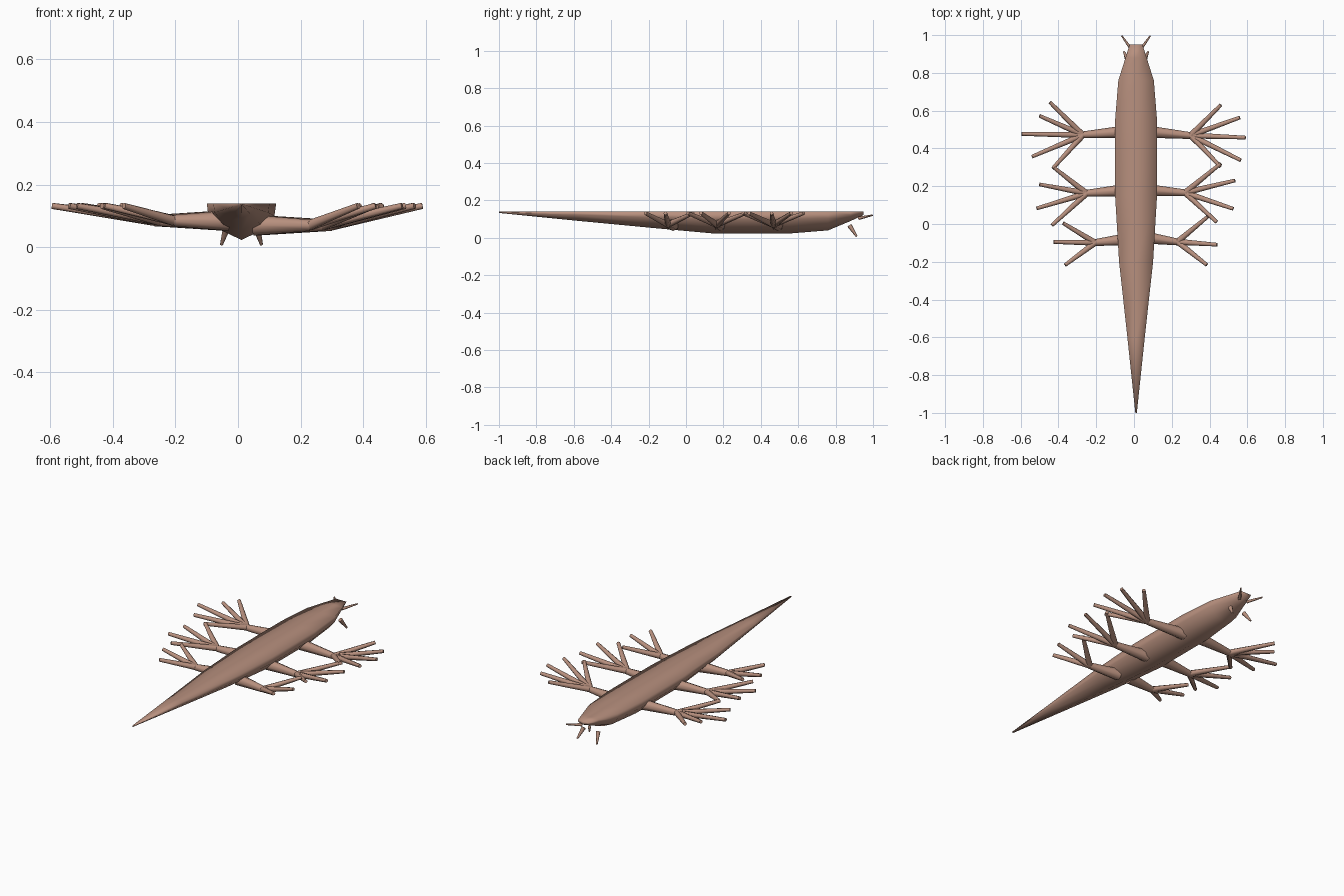
import bpy, bmesh
from mathutils import Vector

old = bpy.data.objects.get("Cube")
if old:
    bpy.data.objects.remove(old)

skin = bpy.data.materials.new("dusty brown")
skin.use_nodes = True
colour = (0.48, 0.28, 0.21, 1)
skin.diffuse_color = colour
skin.node_tree.nodes["Principled BSDF"].inputs["Base Color"].default_value = colour


def loft(name, rings, smooth_all=True):
    """Skin a list of closed rings and cap both ends."""
    bm = bmesh.new()
    loops = [[bm.verts.new(p) for p in ring] for ring in rings]
    for a, b in zip(loops, loops[1:]):
        for i in range(len(a)):
            j = (i + 1) % len(a)
            bm.faces.new((a[i], a[j], b[j], b[i]))
    bm.faces.new(loops[0])
    bm.faces.new(loops[-1])
    bmesh.ops.recalc_face_normals(bm, faces=bm.faces)
    mesh = bpy.data.meshes.new(name)
    bm.to_mesh(mesh)
    bm.free()
    mesh.materials.append(skin)
    obj = bpy.data.objects.new(name, mesh)
    bpy.context.collection.objects.link(obj)
    bpy.ops.object.select_all(action='DESELECT')
    obj.select_set(True)
    bpy.context.view_layer.objects.active = obj
    if smooth_all:
        bpy.ops.object.shade_smooth()
    else:
        bpy.ops.object.shade_smooth_by_angle(angle=1.1)
    return obj


def limb(name, start, end, r_start, r_end, sides=7):
    """Tapered rod between two points."""
    start, end = Vector(start), Vector(end)
    turn = (end - start).to_track_quat('Z', 'Y')
    unit = [Vector((1, 0, 0)) for _ in range(sides)]
    for i, v in enumerate(unit):
        from_angle = 6.2832 * i / sides
        v.rotate(Vector((0, 0, 1)).rotation_difference(Vector((0, 0, 1))))
        v.x, v.y = cos(from_angle), sin(from_angle)
    return loft(name, [[p + turn @ (v * r) for v in unit]
                       for p, r in ((start, r_start), (end, r_end))], False)


from math import cos, sin

# Long body: flat back, keeled belly, tapering to the tail
TOP, MID = 0.14, 0.011
stations = [  # y, half width, belly height
    (-1, 0.004, 0.133), (-0.6, 0.046, 0.093), (-0.2, 0.09, 0.055),
    (0.15, 0.111, 0.023), (0.55, 0.111, 0.023), (0.76, 0.094, 0.04),
    (0.88, 0.056, 0.09), (0.95, 0.034, 0.122)]
section = [(1, 0), (0.95, 0.35), (0.62, 0.72), (0, 1),
           (-0.62, 0.72), (-0.95, 0.35), (-1, 0), (0, 0)]
loft("body", [[(MID + sx * w, y, TOP - sz * (TOP - low)) for sx, sz in section]
              for y, w, low in stations])

# Legs with fans of toes: hip, ankle, toe tips seen from above
legs = {
    "left_front_leg": ((0.06, 0.49), (0.30, 0.468),
        [(0.46, 0.63), (0.56, 0.563), (0.59, 0.457), (0.565, 0.337), (0.457, 0.303)]),
    "left_middle_leg": ((0.06, 0.18), (0.27, 0.165),
        [(0.46, 0.32), (0.535, 0.23), (0.525, 0.08), (0.437, 0.01)]),
    "left_rear_leg": ((0.05, -0.07), (0.23, -0.095),
        [(0.39, 0.038), (0.44, -0.11), (0.385, -0.217)]),
    "right_front_leg": ((-0.04, 0.49), (-0.27, 0.472),
        [(-0.445, 0.645), (-0.5, 0.573), (-0.595, 0.477), (-0.54, 0.357), (-0.43, 0.295)]),
    "right_middle_leg": ((-0.04, 0.18), (-0.25, 0.163),
        [(-0.425, 0.3), (-0.5, 0.21), (-0.515, 0.083), (-0.435, -0.007)]),
    "right_rear_leg": ((-0.03, -0.08), (-0.205, -0.098),
        [(-0.375, 0.005), (-0.425, -0.095), (-0.365, -0.217)])}
for name, (hip, ankle, tips) in legs.items():
    z = 0.07 if hip[0] > 0 else 0.085
    limb(name, (*hip, z), (*ankle, z), 0.033, 0.018, 8)
    for n, tip in enumerate(tips, 1):
        limb(f"{name}_toe_{n}", (*ankle, z), (*tip, 0.132), 0.017, 0.01)

# Feelers and chin barbs at the head
for side, s in (("left", 1), ("right", -1)):
    limb(f"{side}_feeler", (MID + s * 0.025, 0.925, 0.105),
         (MID + s * 0.076, 0.997, 0.121), 0.009, 0.004)
    limb(f"{side}_chin_barb", (MID + s * 0.047, 0.875, 0.065),
         (MID + s * 0.064, 0.912, 0.008), 0.013, 0.005)
